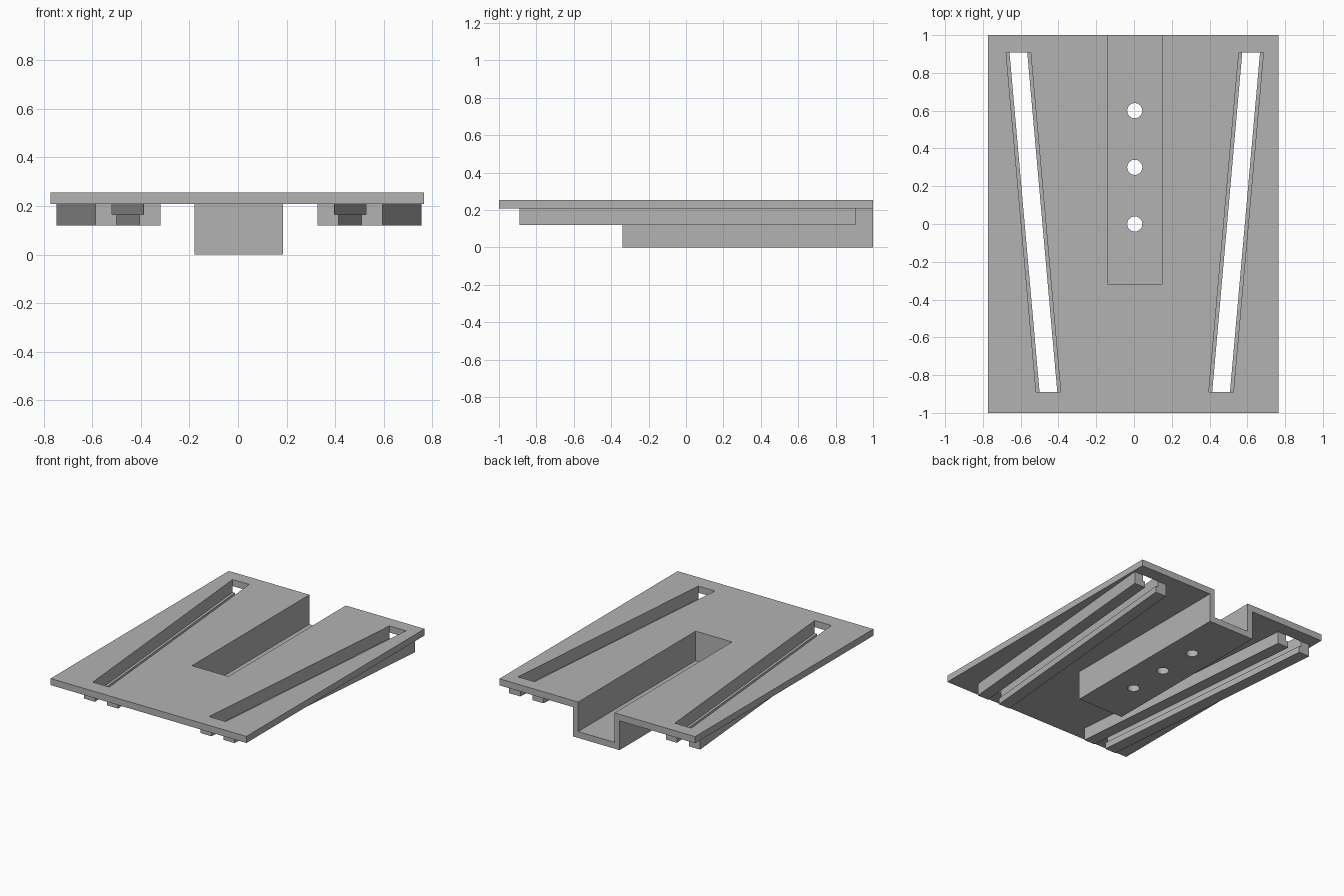
import bpy, bmesh

if "Cube" in bpy.data.objects:
    bpy.data.objects.remove(bpy.data.objects["Cube"])

grey = bpy.data.materials.new("plain grey")
grey.use_nodes = True
colour = (0.45, 0.45, 0.45, 1)
grey.diffuse_color = colour
grey.node_tree.nodes["Principled BSDF"].inputs["Base Color"].default_value = colour

MID = 0.004                      # shared centre line of tray and rails
TOP, UNDER, RAIL_Z = 0.255, 0.208, 0.12
FRONT, BACK = -0.89, 0.907       # rail ends
FRONT_X, BACK_X = 0.457, 0.616   # rail centre at each end
GAP, SLOT, RAIL = 0.047, 0.065, 0.134


def add_object(name, bm):
    bmesh.ops.recalc_face_normals(bm, faces=bm.faces)
    mesh = bpy.data.meshes.new(name)
    bm.to_mesh(mesh)
    bm.free()
    mesh.materials.append(grey)
    obj = bpy.data.objects.new(name, mesh)
    bpy.context.collection.objects.link(obj)
    return obj


def loft(name, profile, side):
    """Join an xz profile from the front end to the back end of a rail."""
    bm = bmesh.new()
    ends = []
    for y, centre in ((FRONT, FRONT_X), (BACK, BACK_X)):
        ends.append([bm.verts.new((MID + side * (centre + x), y, z)) for x, z in profile])
    a, b = ends
    bm.faces.new(a)
    bm.faces.new(b[::-1])
    for i in range(len(a)):
        j = (i + 1) % len(a)
        bm.faces.new((a[i], b[i], b[j], a[j]))
    return add_object(name, bm)


def box(name, x0, x1, y0, y1, z0, z1):
    bm = bmesh.new()
    bmesh.ops.create_cube(bm, size=1)
    for v in bm.verts:
        v.co = (x1 if v.co.x > 0 else x0, y1 if v.co.y > 0 else y0, z1 if v.co.z > 0 else z0)
    return add_object(name, bm)


def cut(target, cutters):
    """Subtract the cutters, then discard them."""
    bpy.context.view_layer.objects.active = target
    for cutter in cutters:
        cutter.hide_render = True
        mod = target.modifiers.new("cut", "BOOLEAN")
        mod.operation, mod.solver, mod.object = "DIFFERENCE", "EXACT", cutter
        bpy.ops.object.modifier_apply(modifier=mod.name)
        bpy.data.objects.remove(cutter)


def tray_cutter():
    return box("tray_cutter", MID - 0.143, MID + 0.143, -0.318, 1.1, 0.045, 0.5)


# Top plate with the tray opening and two slanted slots
plate = box("top_plate", -0.772, 0.766, -1, 1, UNDER, TOP)
slot_profile = [(-SLOT, 0.1), (SLOT, 0.1), (SLOT, 0.4), (-SLOT, 0.4)]
cut(plate, [tray_cutter()] + [loft("slot_cutter", slot_profile, s) for s in (-1, 1)])

# Sunken tray, open at the back, with three round holes
tray = box("sunken_tray", MID - 0.182, MID + 0.182, -0.34, 1, 0, UNDER)
holes = []
for y in (0, 0.3, 0.6):
    bm = bmesh.new()
    bmesh.ops.create_cone(bm, cap_ends=True, segments=32, radius1=0.04, radius2=0.04, depth=0.3)
    bmesh.ops.translate(bm, verts=bm.verts, vec=(MID, y, 0))
    holes.append(add_object("hole_cutter", bm))
cut(tray, [tray_cutter()] + holes)

# Stepped rails: a pair of L-shaped bars beside each slot
STEP = 0.165
for side, word in ((1, "left"), (-1, "right")):
    for edge, place in ((1, "outer"), (-1, "inner")):
        profile = [(RAIL, RAIL_Z), (RAIL, UNDER), (SLOT, UNDER),
                   (SLOT, STEP), (GAP, STEP), (GAP, RAIL_Z)]
        loft(f"{word}_{place}_rail", [(edge * x, z) for x, z in profile], side)
